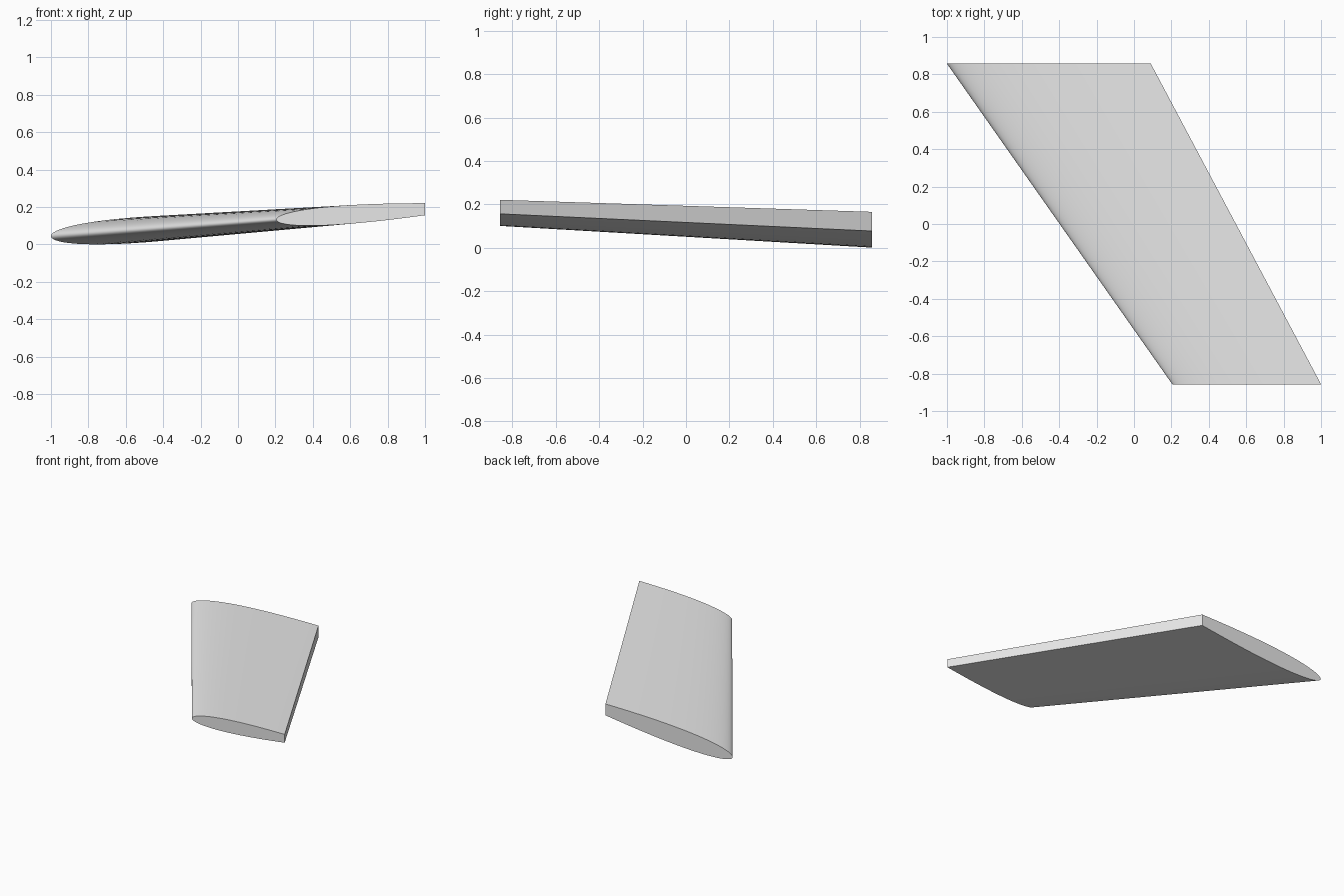
import bpy
import bmesh
import math

cube = bpy.data.objects.get("Cube")
if cube:
    bpy.data.objects.remove(cube, do_unlink=True)

STEPS = 22          # points along each surface
CUT = 0.68          # where the blunt trailing edge truncates the airfoil
THICKNESS = 0.126   # full thickness relative to chord
INCIDENCE = 0.07    # rise of the chord line towards the trailing edge


def half_thickness(c):
    """Classic symmetric airfoil, stretched so that c = 1 is the blunt edge."""
    x = c * CUT
    return 5 * THICKNESS * (0.2969 * math.sqrt(x) - 0.126 * x - 0.3516 * x**2
                            + 0.2843 * x**3 - 0.1015 * x**4)


def section(bm, lead_x, lead_z, chord, y):
    """Closed airfoil loop: upper trailing edge, nose, lower trailing edge."""
    verts = []
    for i in range(-STEPS, STEPS + 1):
        c = 1 - math.cos(abs(i) / STEPS * math.pi / 2)
        side = 1 if i < 0 else -1
        z = c * INCIDENCE + side * half_thickness(c)
        verts.append(bm.verts.new((lead_x + c * chord, y, lead_z + z * chord)))
    return verts


# Swept, tapered wing lofted between its two end sections
bm = bmesh.new()
tip = section(bm, 0.205, 0.133, 0.795, -0.857)
root = section(bm, -1.0, 0.045, 1.09, 0.857)
count = len(tip)
for i in range(count):
    j = (i + 1) % count
    bm.faces.new((tip[i], tip[j], root[j], root[i]))
bm.faces.new(tip)
bm.faces.new(root)
bmesh.ops.recalc_face_normals(bm, faces=bm.faces)

mesh = bpy.data.meshes.new("wing")
bm.to_mesh(mesh)
bm.free()
wing = bpy.data.objects.new("wing", mesh)
bpy.context.collection.objects.link(wing)

# Plain grey surface
grey = bpy.data.materials.new("light_grey")
grey.use_nodes = True
colour = (0.8, 0.8, 0.8, 1)
grey.diffuse_color = colour
grey.node_tree.nodes["Principled BSDF"].inputs["Base Color"].default_value = colour
mesh.materials.append(grey)

# Smooth skin with crisp ends and trailing edge
bpy.ops.object.select_all(action='DESELECT')
wing.select_set(True)
bpy.context.view_layer.objects.active = wing
bpy.ops.object.shade_smooth_by_angle(angle=math.radians(40))
